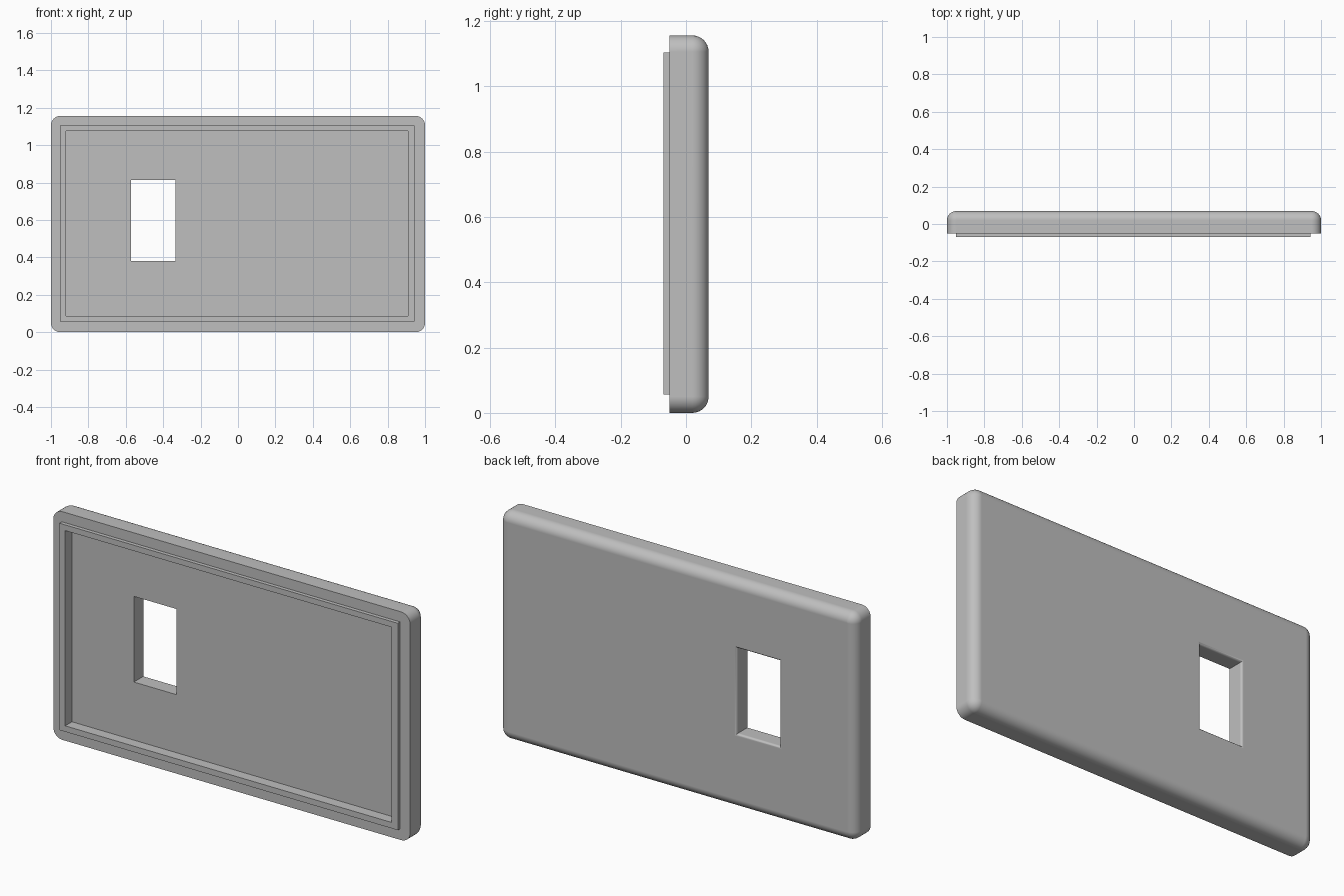
import bpy, bmesh
from math import sin, cos, pi

if "Cube" in bpy.data.objects:
    bpy.data.objects.remove(bpy.data.objects["Cube"], do_unlink=True)

BACK, RIM, LIP, FLOOR = 0.069, -0.05, -0.069, -0.015
HEIGHT, FILLET, HOLE_FILLET, STEPS = 1.156, 0.05, 0.012, 8


def ring(rect, y, grow=0.0, radius=0.0):
    """Rectangle outline at depth y, grown sideways, with optional round corners."""
    x0, x1, z0, z1 = rect
    x0, x1, z0, z1 = x0 - grow, x1 + grow, z0 - grow, z1 + grow
    corners = [(x1, z1, -1, -1), (x0, z1, 1, -1), (x0, z0, 1, 1), (x1, z0, -1, 1)]
    points = []
    for i, (x, z, sx, sz) in enumerate(corners):
        if radius == 0:
            points.append((x, y, z))
            continue
        for k in range(STEPS + 1):
            a = (i + k / STEPS) * pi / 2
            points.append((x + sx * radius + radius * cos(a), y,
                           z + sz * radius + radius * sin(a)))
    return points


def loft(name, rings):
    """Closed solid skinned through a list of matching rings."""
    bm = bmesh.new()
    loops = [[bm.verts.new(p) for p in r] for r in rings]
    n = len(loops[0])
    for a, b in zip(loops, loops[1:]):
        for i in range(n):
            j = (i + 1) % n
            bm.faces.new((a[i], a[j], b[j], b[i]))
    bm.faces.new(loops[0])
    bm.faces.new(loops[-1])
    bmesh.ops.recalc_face_normals(bm, faces=bm.faces)
    mesh = bpy.data.meshes.new(name)
    bm.to_mesh(mesh)
    bm.free()
    obj = bpy.data.objects.new(name, mesh)
    bpy.context.collection.objects.link(obj)
    return obj


def combine(target, tool, operation):
    """Apply a boolean and discard the helper."""
    bpy.context.view_layer.objects.active = target
    mod = target.modifiers.new(operation.lower(), "BOOLEAN")
    mod.operation, mod.solver, mod.object = operation, "EXACT", tool
    bpy.ops.object.modifier_apply(modifier=mod.name)
    bpy.data.objects.remove(tool, do_unlink=True)


# Plate with rounded corners and a filleted back edge
outline = (-1.0, 1.0, 0.0, HEIGHT)
sections = [ring(outline, RIM, 0, FILLET)]
for k in range(STEPS + 1):
    t = k / STEPS * pi / 2
    inset = FILLET * (1 - cos(t)) * 0.98
    sections.append(ring(outline, BACK - FILLET + FILLET * sin(t), -inset, FILLET - inset))
plate = loft("cover_plate", sections)

# Raised square-cornered lip on the front
lip_rect = (-0.952, 0.944, 0.056, 1.104)
combine(plate, loft("lip", [ring(lip_rect, LIP), ring(lip_rect, -0.03)]), "UNION")

# Shallow recess inside the lip
recess_rect = (-0.92, 0.91, 0.086, 1.075)
combine(plate, loft("recess", [ring(recess_rect, -0.2), ring(recess_rect, FLOOR)]), "DIFFERENCE")

# Through window, softened where it meets the back
window_rect = (-0.573, -0.333, 0.38, 0.814)
sections = [ring(window_rect, -0.2)]
for k in range(STEPS + 1):
    t = k / STEPS * pi / 2
    sections.append(ring(window_rect, BACK - HOLE_FILLET + HOLE_FILLET * sin(t),
                         HOLE_FILLET * (1 - cos(t))))
sections.append(ring(window_rect, 0.2, HOLE_FILLET))
combine(plate, loft("window", sections), "DIFFERENCE")

# Single grey material
grey = bpy.data.materials.new("light_grey")
grey.use_nodes = True
colour = (0.52, 0.52, 0.52, 1)
grey.diffuse_color = colour
grey.node_tree.nodes["Principled BSDF"].inputs["Base Color"].default_value = colour
plate.data.materials.clear()
plate.data.materials.append(grey)
for face in plate.data.polygons:
    face.material_index = 0

# Smooth fillets, crisp edges elsewhere
bpy.ops.object.select_all(action="DESELECT")
plate.select_set(True)
bpy.context.view_layer.objects.active = plate
bpy.ops.object.shade_smooth_by_angle(angle=pi / 6)
weighted = plate.modifiers.new("weighted_normals", "WEIGHTED_NORMAL")
weighted.keep_sharp = True
